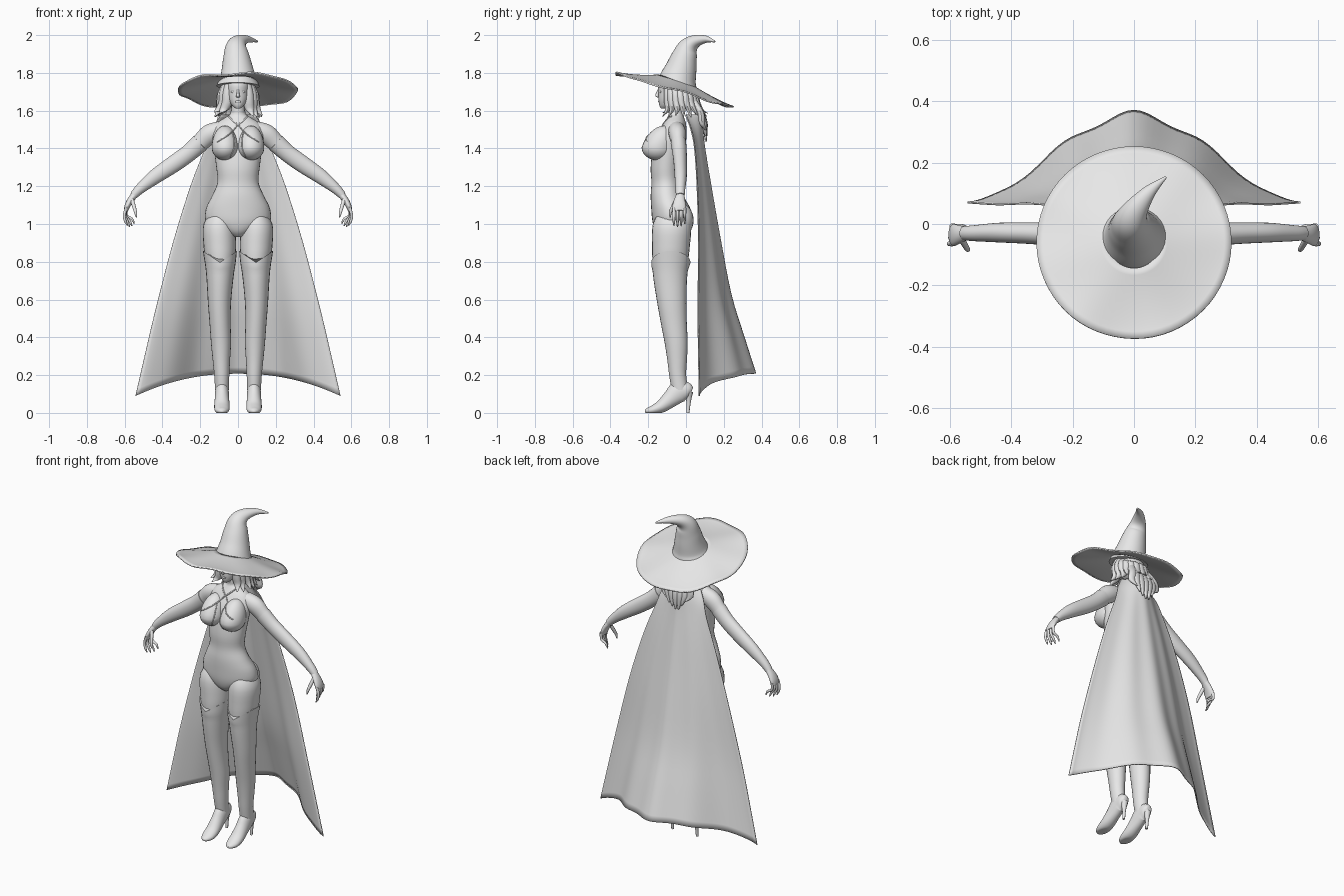
import bpy, bmesh, math, random
from mathutils import Vector
from mathutils.bvhtree import BVHTree

random.seed(4)
if "Cube" in bpy.data.objects:
    bpy.data.objects.remove(bpy.data.objects["Cube"])

grey = bpy.data.materials.new("plain grey")
grey.use_nodes = True
grey.diffuse_color = (0.8, 0.8, 0.8, 1)
grey.node_tree.nodes["Principled BSDF"].inputs["Base Color"].default_value = (0.8, 0.8, 0.8, 1)
parts = []


def finish(name, data, mirror=False):
    obj = bpy.data.objects.new(name, data)
    bpy.context.collection.objects.link(obj)
    data.materials.append(grey)
    if mirror:
        obj.modifiers.new("Mirror", "MIRROR").use_mirror_merge = False
    if obj.type == "MESH":
        parts.append(obj)
    return obj


def mesh_part(name, bm, mirror=False):
    bmesh.ops.recalc_face_normals(bm, faces=bm.faces)
    mesh = bpy.data.meshes.new(name)
    bm.to_mesh(mesh)
    bm.free()
    return finish(name, mesh, mirror)


def resample(rows, steps):
    """Smooth curve through all rows."""
    rows = [Vector(r) for r in rows]
    out = []
    for i in range(len(rows) - 1):
        a, b, c, d = rows[max(i - 1, 0)], rows[i], rows[i + 1], rows[min(i + 2, len(rows) - 1)]
        for k in range(steps):
            t = k / steps
            out.append(b + (c - a) * (t / 2) + (a * 2 - b * 5 + c * 4 - d) * (t * t / 2)
                       + (b * 3 - a - c * 3 + d) * (t ** 3 / 2))
    return out + [rows[-1]]


def skin(bm, rings, closed=True):
    n = len(rings[0])
    for a, b in zip(rings, rings[1:]):
        for j in range(n if closed else n - 1):
            k = (j + 1) % n
            bm.faces.new((a[j], a[k], b[k], b[j]))


def loft(name, rows, axis="X", level=False, mirror=False, sides=24, steps=4, bm=None):
    """Tube of ellipses; each row is x, y, z, radius along axis, other radius."""
    own = bm is None
    bm = bm or bmesh.new()
    rows = resample(rows, steps)
    side = Vector((1, 0, 0)) if axis == "X" else Vector((0, 1, 0))
    rings = []
    for i, r in enumerate(rows):
        tangent = Vector(rows[min(i + 1, len(rows) - 1)][:3]) - Vector(rows[max(i - 1, 0)][:3])
        tangent = Vector((0, 0, 1)) if level else tangent.normalized()
        u = (side - tangent * side.dot(tangent)).normalized()
        v = tangent.cross(u)
        angles = [math.tau * j / sides for j in range(sides)]
        rings.append([bm.verts.new(Vector(r[:3]) + u * r[3] * math.cos(a) + v * r[4] * math.sin(a))
                      for a in angles])
    skin(bm, rings)
    bm.faces.new(rings[0])
    bm.faces.new(rings[-1])
    return mesh_part(name, bm, mirror) if own else None


def ball(name, centre, size, mirror=False):
    bm = bmesh.new()
    bmesh.ops.create_uvsphere(bm, u_segments=24, v_segments=16, radius=1)
    for v in bm.verts:
        v.co = Vector(c + p * s for c, p, s in zip(centre, v.co, size))
    return mesh_part(name, bm, mirror)


# Torso and neck
torso = loft("torso", [
    (0, -.08, .93, .025, .05), (0, -.075, .96, .09, .085), (0, -.07, 1.01, .168, .107),
    (0, -.08, 1.08, .17, .104), (0, -.1, 1.15, .137, .087), (0, -.105, 1.22, .109, .078),
    (0, -.105, 1.3, .115, .082), (0, -.09, 1.4, .128, .085), (0, -.075, 1.47, .135, .078),
    (0, -.06, 1.53, .115, .06), (0, -.055, 1.565, .065, .044), (0, -.055, 1.59, .037, .036),
    (0, -.06, 1.66, .034, .036)], level=True, sides=32)
ball("buttock", (.08, -.03, 1.02), (.078, .07, .09), True)

# Bust: full below, sloping back into the chest above
bust = ball("bust", (.069, -.15, 1.405), (.07, .085, .068), True)
for v in bust.data.vertices:
    rise = max(v.co.z - 1.405, 0)
    v.co.z += rise * .7
    v.co.y += rise * .5

# Legs, stockings and shoes
leg_rows = [(.09, -.075, 1.09, .03, .05), (.1, -.075, 1.0, .082, .1), (.096, -.08, .88, .086, .1),
            (.094, -.083, .8, .077, .094), (.096, -.083, .7, .066, .084), (.098, -.075, .58, .057, .073),
            (.095, -.065, .48, .052, .065), (.09, -.052, .37, .049, .057), (.088, -.047, .28, .042, .048),
            (.086, -.044, .2, .036, .041), (.085, -.032, .12, .032, .04)]
thigh = loft("thigh", leg_rows[:5], level=True, mirror=True)
stocking = loft("stocking", [(x, y, z, a + .004, b + .004) for x, y, z, a, b in leg_rows[2:]],
                level=True, mirror=True)
for v in stocking.data.vertices:
    if v.co.z > .75:
        v.co.z = .75 + (v.co.z - .75) * (.35 + .45 * abs(v.co.x - .095) / .085)
shoe = loft("shoe", [(.085, .03, .115, .018, .018), (.085, .01, .12, .031, .042), (.085, -.035, .113, .036, .058),
                     (.085, -.08, .075, .038, .046), (.085, -.13, .035, .041, .034), (.085, -.175, .016, .038, .024),
                     (.085, -.205, .01, .024, .015), (.085, -.218, .009, .008, .006)], mirror=True)
for v in shoe.data.vertices:
    v.co.z = max(v.co.z, 0)
loft("shoe_heel", [(.085, .014, .11, .022, .024), (.085, .014, .06, .011, .012),
                   (.085, .01, 0, .008, .008)], level=True, mirror=True, sides=12)

# Arms, gloves and hands
arm_rows = [(.09, -.05, 1.5, .045, .045), (.15, -.045, 1.475, .046, .053), (.2, -.04, 1.43, .038, .047),
            (.26, -.034, 1.376, .035, .043), (.34, -.03, 1.318, .032, .042), (.44, -.028, 1.25, .029, .036),
            (.52, -.03, 1.185, .023, .024), (.553, -.03, 1.15, .02, .018)]
loft("upper_arm", arm_rows[:4], axis="Y", mirror=True)
loft("glove", [(x, y, z, a + .003, b + .003) for x, y, z, a, b in arm_rows[2:]], axis="Y", mirror=True)
loft("palm", [(.545, -.03, 1.158, .021, .018), (.57, -.034, 1.125, .03, .017), (.586, -.036, 1.095, .036, .015),
              (.594, -.036, 1.07, .034, .011)], axis="Y", mirror=True, sides=16)
fingers = bmesh.new()
for i in range(4):
    y = -.064 + i * .019
    curl = .012 * i
    drop = (.006, 0, .004, .016)[i]
    loft("", [(.592, y, 1.085, .009, .009), (.602 - curl / 3, y, 1.045, .008, .008),
              (.597 - curl, y, 1.01 + drop, .007, .007), (.585 - curl, y, .985 + drop, .003, .003)],
         axis="Y", sides=10, bm=fingers)
loft("", [(.562, -.05, 1.13, .011, .011), (.55, -.07, 1.09, .01, .01),
          (.542, -.083, 1.06, .008, .008), (.537, -.083, 1.035, .003, .003)], axis="Y", sides=10, bm=fingers)
mesh_part("fingers", fingers, True)

# Head and face
loft("head", [(0, -.118, 1.611, .012, .014), (0, -.105, 1.628, .032, .036), (0, -.09, 1.66, .05, .056),
              (0, -.08, 1.7, .057, .067), (0, -.075, 1.74, .06, .072), (0, -.07, 1.775, .045, .055)], level=True)
loft("nose", [(0, -.143, 1.712, .006, .006), (0, -.152, 1.69, .007, .008), (0, -.153, 1.676, .01, .009),
              (0, -.146, 1.67, .006, .005)], level=True, sides=12)
ball("lips", (0, -.139, 1.648), (.016, .009, .007))
ball("eye", (.024, -.134, 1.7), (.013, .007, .007), True)

# Hair cap, flared falling locks and the mane lying over the cape
ball("hair_cap", (0, -.035, 1.685), (.086, .085, .075))
locks = bmesh.new()
for i in range(17):
    a = math.radians(-50 + 280 * i / 16)
    c, s = math.cos(a), math.sin(a)
    wild = random.uniform(-.015, .015)
    flare = .105 + wild
    loft("", [(.06 * c, -.045 + .06 * s, 1.735 - .04 * s, .024, .02), (.085 * c, -.035 + .08 * s, 1.69 - .01 * s, .026, .022),
              (.088 * c, -.03 + .085 * s, 1.645, .028, .022), (flare * c, -.02 + .1 * s, 1.605, .023, .014),
              ((flare + .03) * c, -.02 + .135 * s, 1.578 + wild, .003, .003)],
         level=True, sides=10, steps=3, bm=locks)
for i in range(7):
    x = (i - 3) / 3
    tip = 1.44 + .05 * x * x + random.uniform(-.01, .01)
    loft("", [(.05 * x, .035, 1.66, .022, .02), (.075 * x, .078, 1.59, .026, .018),
              (.085 * x, .1 - .015 * x * x, 1.53, .025, .016), (.065 * x, .105, tip, .004, .005)],
         level=True, sides=10, steps=3, bm=locks)
mesh_part("hair_locks", locks)

# Pointed hat: bent crown flowing into a tilted brim
loft("hat_crown", [(0, -.05, 1.73, .115, .108), (0, -.043, 1.765, .099, .098), (-.003, -.028, 1.815, .085, .085),
                   (-.008, -.01, 1.88, .071, .069), (-.01, .012, 1.935, .056, .053),
                   (.008, .05, 1.967, .04, .034), (.05, .105, 1.978, .022, .019), (.104, .153, 1.966, .004, .004)],
     sides=32, steps=5)
bm = bmesh.new()
rings = []
for i in range(11):
    f = i / 10
    r = .085 + .233 * f
    ring = []
    for j in range(64):
        a = math.tau * j / 64
        wave = f * f * (.005 * math.sin(5 * a + 1) + .004 * math.sin(8 * a))
        x, y = r * math.cos(a), r * math.sin(a)
        z = 1.712 - .285 * y + .055 * (1 - f) ** 1.4 + wave
        ring.append(bm.verts.new((x, y * .985 - .06, z)))
    rings.append(ring)
skin(bm, rings)
mesh_part("hat_brim", bm).modifiers.new("Thickness", "SOLIDIFY").thickness = .008

# Cape: rows are height, half width, edge depth, middle depth
bm = bmesh.new()
rings = []
for z, w, edge, mid in resample([
        (1.58, .09, .0, .08), (1.5, .14, .03, .09), (1.4, .175, .05, .1), (1.2, .252, .065, .13),
        (.9, .345, .075, .178), (.55, .436, .075, .24), (.3, .495, .08, .31), (.09, .543, .085, .372)], 4):
    ring = []
    for j in range(49):
        u = j / 24 - 1
        length = .92 + .08 * abs(u) ** 2.2
        fold = .008 * (1.58 - z) * math.cos(14 * u) * (1 - u * u)
        bulge = ((1 + math.cos(math.pi * u)) / 2) ** .9
        ring.append(bm.verts.new((w * u, edge + (mid - edge) * bulge + fold - .008 * (1.58 - z),
                                  1.58 - (1.58 - z) * length)))
    rings.append(ring)
skin(bm, rings, closed=False)
mesh_part("cape", bm).modifiers.new("Thickness", "SOLIDIFY").thickness = .006

# Straps laid onto the front of the body
verts, faces = [], []
for obj in (torso, bust):
    start = len(verts)
    verts += [v.co.copy() for v in obj.data.vertices]
    faces += [[start + k for k in p.vertices] for p in obj.data.polygons]
body = BVHTree.FromPolygons(verts, faces)


def strap(name, points, width):
    curve = bpy.data.curves.new(name, "CURVE")
    curve.dimensions = "3D"
    curve.bevel_depth = width
    curve.bevel_resolution = 2
    path = [body.ray_cast(Vector((p[0], -1, p[1])), Vector((0, 1, 0)))[0] for p in resample(points, 8)]
    path = [p for p in path if p]
    for flip in (1, -1):
        spline = curve.splines.new("POLY")
        spline.points.add(len(path) - 1)
        for point, p in zip(spline.points, path):
            point.co = (p.x * flip, p.y, p.z, 1)
    finish(name, curve)


strap("neck_strap", [(.05, 1.57), (.025, 1.545), (.002, 1.525)], .004)
strap("chest_strap", [(.002, 1.525), (.03, 1.49), (.06, 1.465), (.11, 1.435)], .0035)
strap("inner_strap", [(.03, 1.49), (.022, 1.45), (.022, 1.4), (.04, 1.355)], .0035)
loft("choker", [(0, -.056, 1.588, .039, .039), (0, -.057, 1.602, .038, .039)], level=True)

# Smooth shading with crisp hems
bpy.ops.object.select_all(action="DESELECT")
for obj in parts:
    obj.select_set(True)
bpy.context.view_layer.objects.active = parts[0]
bpy.ops.object.shade_smooth_by_angle(angle=math.radians(50))
